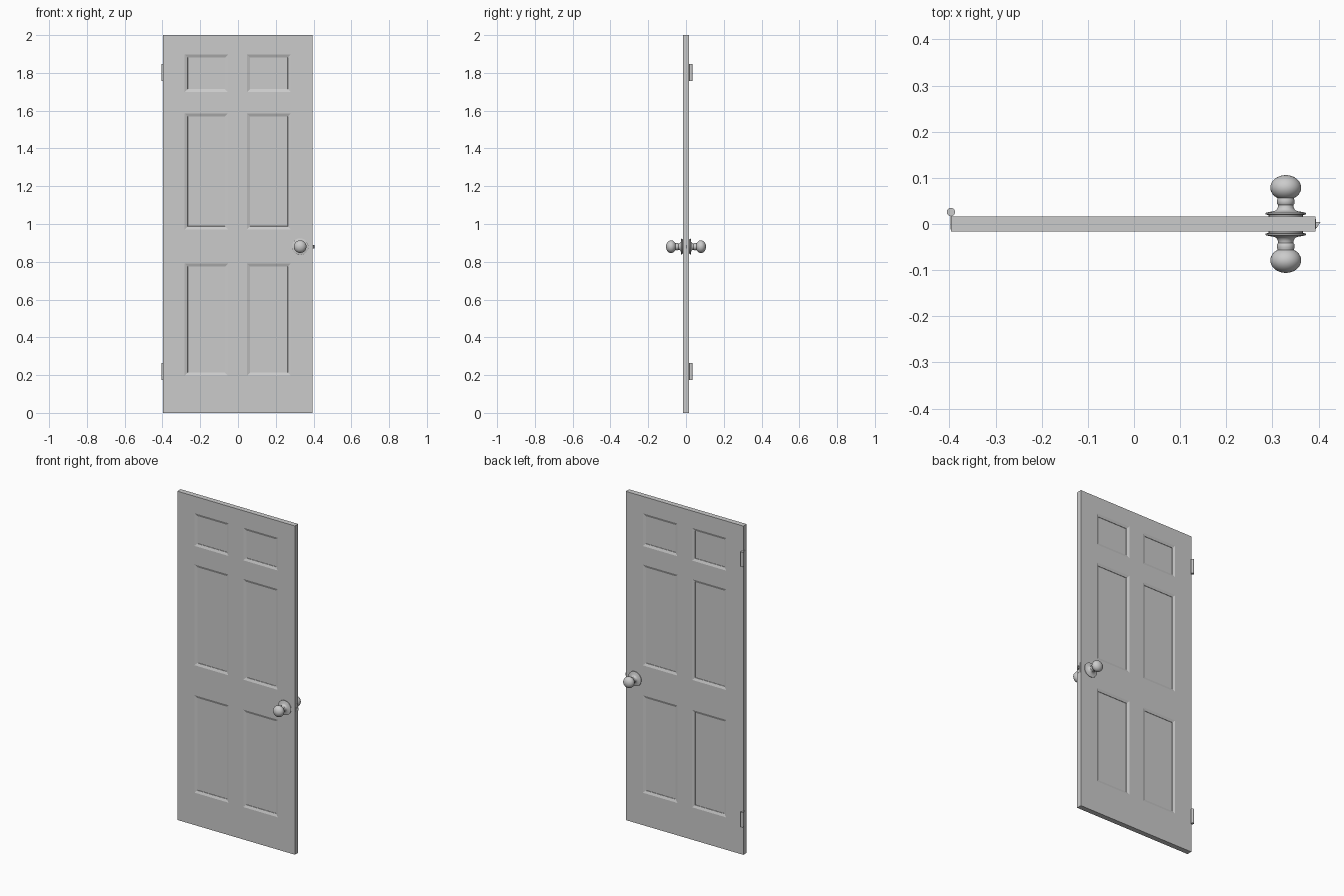
import bpy, bmesh, math
from mathutils import Matrix, Vector

if "Cube" in bpy.data.objects:
    bpy.data.objects.remove(bpy.data.objects["Cube"])

X0, X1, T = -0.397, 0.394, 0.016      # slab edges and half thickness
KX, KZ = 0.329, 0.88                  # knob position


def finish(name, bm, smooth=None):
    bmesh.ops.recalc_face_normals(bm, faces=bm.faces)
    me = bpy.data.meshes.new(name)
    bm.to_mesh(me)
    bm.free()
    ob = bpy.data.objects.new(name, me)
    bpy.context.collection.objects.link(ob)
    if smooth:
        bpy.ops.object.select_all(action='DESELECT')
        ob.select_set(True)
        bpy.context.view_layer.objects.active = ob
        bpy.ops.object.shade_smooth_by_angle(angle=math.radians(smooth))
    return ob


def box(name, lo, hi):
    lo, hi = Vector(lo), Vector(hi)
    bm = bmesh.new()
    bmesh.ops.create_cube(bm, size=1, matrix=Matrix.Translation((lo + hi) / 2)
                          @ Matrix.Diagonal((*(hi - lo), 1)))
    return finish(name, bm)


# Door slab: front grid with six recessed panels, mirrored to the back
xs = [X0, -0.282, -0.053, 0.047, 0.279, X1]
zs = [0, 0.197, 0.79, 0.972, 1.585, 1.698, 1.897, 2]
bm = bmesh.new()
grid = [[bm.verts.new((x, -T, z)) for z in zs] for x in xs]
panels = []
for i in range(len(xs) - 1):
    for j in range(len(zs) - 1):
        f = bm.faces.new((grid[i][j], grid[i + 1][j], grid[i + 1][j + 1], grid[i][j + 1]))
        if i % 2 and j % 2:
            panels.append(f)
bm.normal_update()
rim = [e for e in bm.edges if e.is_boundary]
bmesh.ops.inset_individual(bm, faces=panels, thickness=0.022, depth=-0.006)
bmesh.ops.inset_individual(bm, faces=panels, thickness=0.001, depth=-0.002)
side = bmesh.ops.extrude_edge_only(bm, edges=rim)['geom']
for v in side:
    if isinstance(v, bmesh.types.BMVert):
        v.co.y = 0
slab = finish('door_slab', bm)
mirror = slab.modifiers.new('both_faces', 'MIRROR')
mirror.use_axis = (False, True, False)

# Knobs: rosette, neck and ball turned as one profile
profile = [(0, 0.014), (0.037, 0.015), (0.037, 0.019), (0.044, 0.021), (0.044, 0.024),
           (0.036, 0.026), (0.024, 0.028), (0.020, 0.031), (0.017, 0.036), (0.0165, 0.041),
           (0.019, 0.044), (0.019, 0.051)]
for k in range(13):
    a = math.radians(-58 + 148 * k / 12)
    profile.append((0.0335 * math.cos(a), 0.079 + 0.027 * math.sin(a)))
for name, s in (('back_knob', 1), ('front_knob', -1)):
    bm = bmesh.new()
    vs = [bm.verts.new((KX + r, s * y, KZ)) for r, y in profile]
    es = [bm.edges.new(p) for p in zip(vs, vs[1:])]
    bmesh.ops.spin(bm, geom=vs + es, cent=(KX, 0, KZ), axis=(0, 1, 0),
                   angle=math.tau, steps=32)
    bmesh.ops.remove_doubles(bm, verts=bm.verts, dist=1e-5)
    finish(name, bm, 40)

# Latch plate and wedge-shaped latch bolt
box('latch_plate', (X1 - 0.002, -0.011, KZ - 0.03), (X1 + 0.0006, 0.011, KZ + 0.03))
bm = bmesh.new()
tri = [bm.verts.new((x, y, KZ - 0.009)) for x, y in
       ((X1 - 0.002, -0.009), (X1 + 0.002, -0.009), (0.404, 0.004), (X1 - 0.002, 0.004))]
face = bm.faces.new(tri)
up = bmesh.ops.extrude_face_region(bm, geom=[face])['geom']
bmesh.ops.translate(bm, vec=(0, 0, 0.018),
                    verts=[v for v in up if isinstance(v, bmesh.types.BMVert)])
finish('latch_bolt', bm)

# Hinges: round barrel with a leaf on the door edge
for name, z in (('lower_hinge', 0.22), ('upper_hinge', 1.803)):
    bm = bmesh.new()
    bmesh.ops.create_cone(bm, cap_ends=True, segments=16, radius1=0.009, radius2=0.009,
                          depth=0.09, matrix=Matrix.Translation((-0.397, 0.026, z)))
    finish(name + '_barrel', bm, 40)
    box(name + '_leaf', (X0 - 0.001, -0.012, z - 0.045), (X0 + 0.001, 0.024, z + 0.045))
